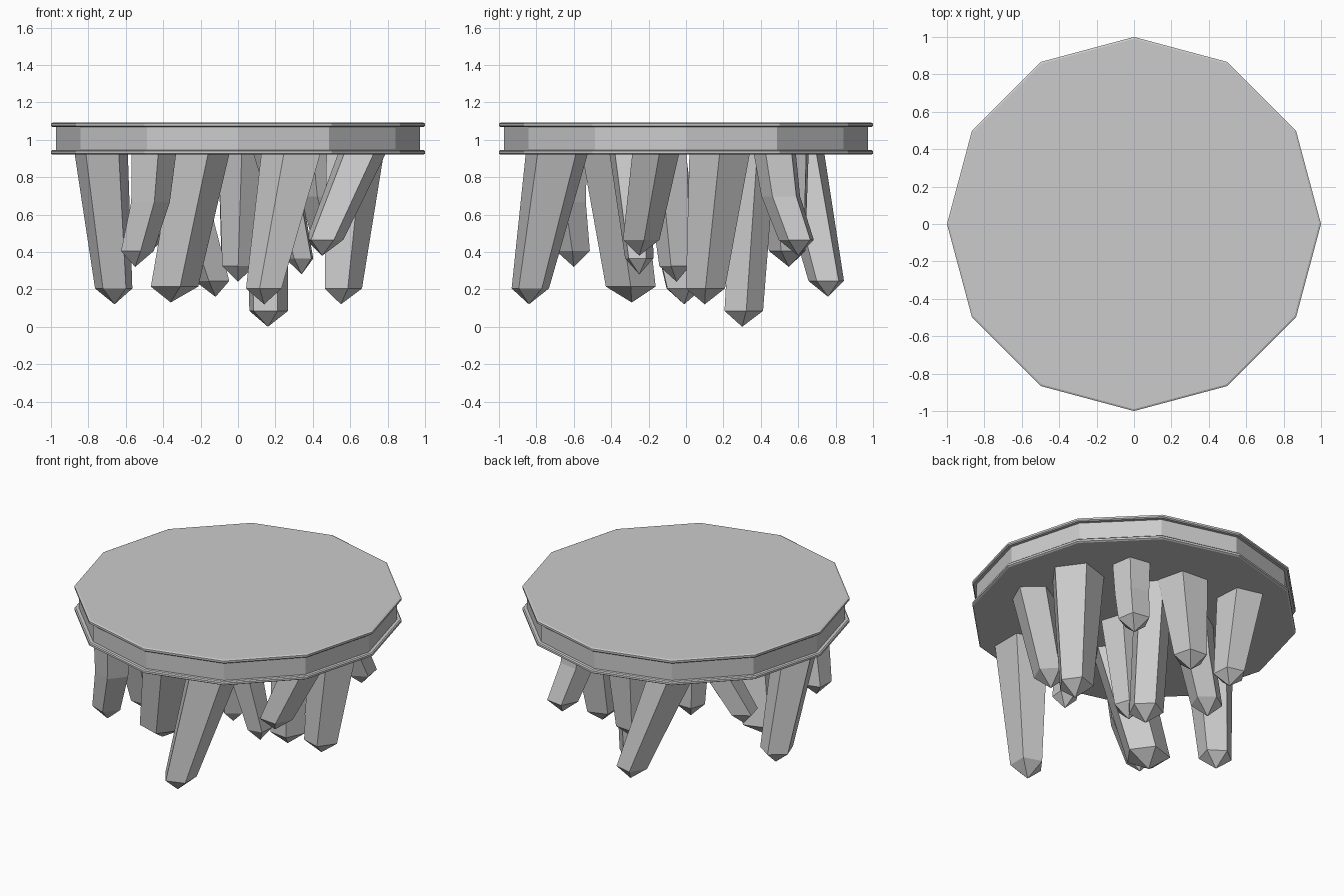
import bpy, bmesh, math
from mathutils import Vector

if "Cube" in bpy.data.objects:
    bpy.data.objects.remove(bpy.data.objects["Cube"])


def skin(name, rings):
    """Flat-faced solid from a stack of vertex rings; a one-point ring makes a tip."""
    bm = bmesh.new()
    loops = [[bm.verts.new(p) for p in r] for r in rings]
    for a, b in zip(loops, loops[1:]):
        n = len(a)
        for i in range(n):
            j = (i + 1) % n
            if len(b) == 1:
                bm.faces.new((a[i], a[j], b[0]))
            else:
                bm.faces.new((a[i], a[j], b[j], b[i]))
    for end in (loops[0], loops[-1]):
        if len(end) > 2:
            bm.faces.new(end)
    bmesh.ops.recalc_face_normals(bm, faces=bm.faces)
    me = bpy.data.meshes.new(name)
    bm.to_mesh(me)
    bm.free()
    ob = bpy.data.objects.new(name, me)
    bpy.context.collection.objects.link(ob)
    return ob


def ring(c, r, n, turn=0.0):
    return [Vector(c) + Vector((r * math.cos(turn + math.tau * i / n),
                                r * math.sin(turn + math.tau * i / n), 0)) for i in range(n)]


# Twelve-sided slab with a thin lip along its top and bottom edges
profile = [(0.99, 0.93), (1.0, 0.936), (1.0, 0.949), (0.993, 0.955), (0.973, 0.955),
           (0.973, 1.078), (0.993, 1.078), (1.0, 1.084), (1.0, 1.097), (0.99, 1.102)]
skin("slab", [ring((0, 0, z), r, 12) for r, z in profile])

# Hanging crystals: root x, y | tip x, y, z | root radius, end radius, turn (deg), sideways bend
crystals = [
    (-.73, -.15, -.66, -.01, .13, .15, .105, 20, 0),
    (-.21, -.40, -.36, -.29, .14, .165, .14, 0, 0),
    (-.35, .60, -.12, .76, .17, .15, .10, 40, 0),
    (.02, -.10, .00, -.05, .25, .13, .09, 54, 0),
    (.15, .36, .16, .30, .01, .12, .11, 10, 0),
    (.30, -.69, .14, -.84, .13, .175, .105, -108, 0),
    (.20, -.30, .34, -.25, .29, .12, .08, 30, 0),
    (.66, -.17, .45, -.25, .39, .135, .105, -60, 0),
    (.42, .48, .50, .60, .39, .12, .10, 45, .03),
    (.61, .18, .55, .10, .13, .17, .11, 0, 0),
    (-.30, .20, -.50, .10, .39, .13, .10, 15, .03),
    (-.46, -.65, -.55, -.60, .33, .13, .095, -75, .03),
    (.05, .52, .01, .55, .33, .16, .105, 50, 0),
]
for k, (rx, ry, tx, ty, tz, r0, r1, turn, bend) in enumerate(crystals, 1):
    root, tip = Vector((rx, ry, 0.94)), Vector((tx, ty, tz))
    end = root.lerp(tip, 0.95)
    end.z = tz + 0.085
    a = math.radians(turn)
    rings = [ring(root, r0, 5, a)]
    if bend:
        out = Vector((tx - rx, ty - ry, 0)).normalized()
        rings.append(ring(root.lerp(end, 0.5) - out * bend, (r0 + r1) / 2, 5, a))
    rings += [ring(end, r1, 5, a), [tip]]
    skin(f"crystal_{k:02d}", rings)

# Bring the lowest tip down to the floor
low = min((v.co.z for o in bpy.data.objects for v in o.data.vertices))
for o in bpy.data.objects:
    o.location.z -= low
